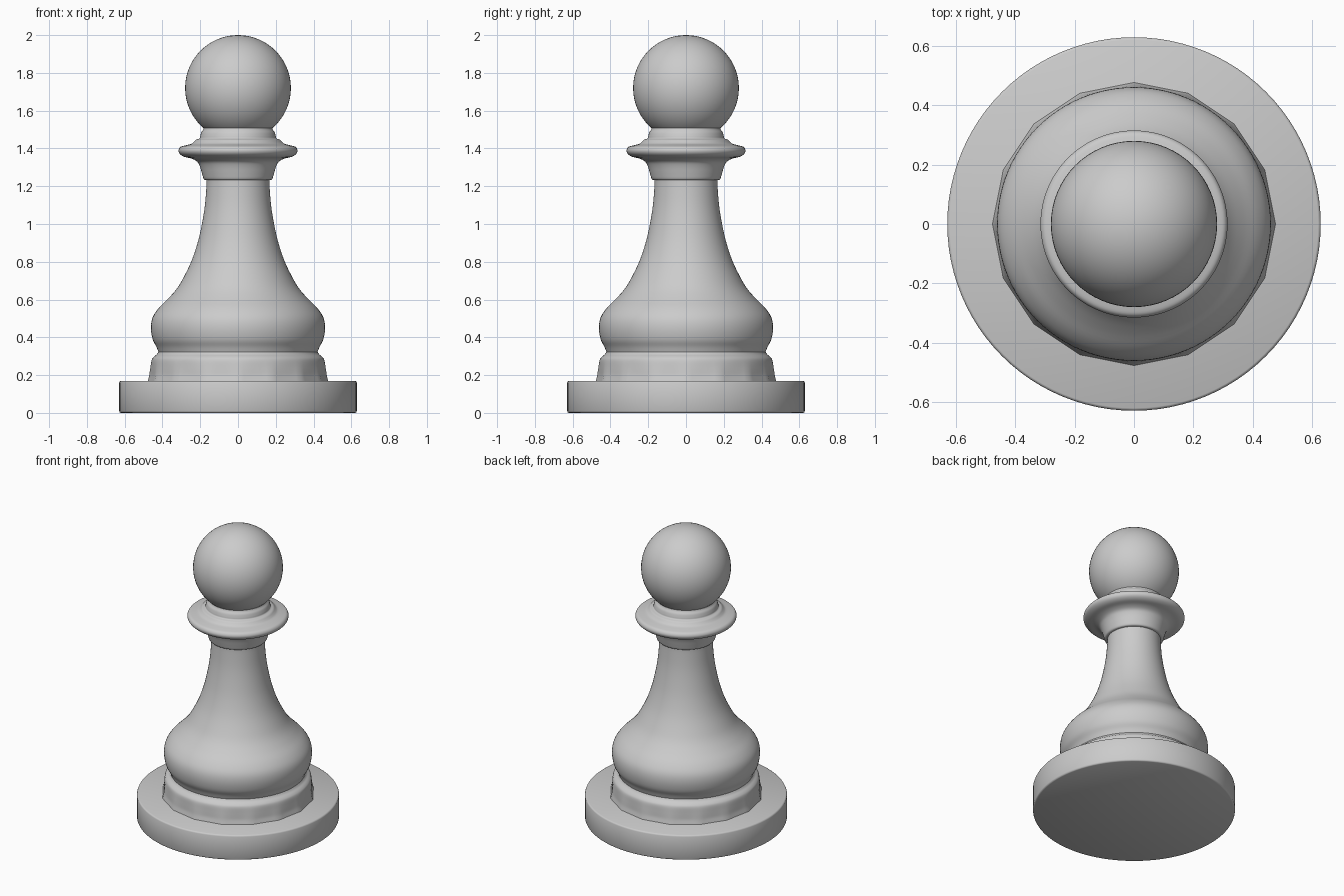
import bpy, bmesh, math
from mathutils import Vector

cube = bpy.data.objects.get("Cube")
if cube:
    bpy.data.objects.remove(cube)

SEGMENTS = 96

grey = bpy.data.materials.new("light_grey")
grey.use_nodes = True
colour = (0.6, 0.6, 0.6, 1)
grey.diffuse_color = colour
grey.node_tree.nodes["Principled BSDF"].inputs["Base Color"].default_value = colour


def smooth_profile(points, steps=4):
    """Catmull-Rom curve through (radius, height) points."""
    p = [Vector(q) for q in points]
    p = [2 * p[0] - p[1]] + p + [2 * p[-1] - p[-2]]
    out = []
    for a, b, c, d in zip(p, p[1:], p[2:], p[3:]):
        for i in range(steps):
            t = i / steps
            out.append(0.5 * (2 * b + (c - a) * t + (2 * a - 5 * b + 4 * c - d) * t**2
                              + (3 * b - a - 3 * c + d) * t**3))
    return out + [p[-2]]


def lathe(name, profile, facet=None, sharp=35):
    """Turn a profile about z; facet(height) gives 0 for round, 1 for sixteen-sided."""
    bm = bmesh.new()
    rings = []
    wedge = math.tau / 16
    for r, z in profile:
        ring = []
        for i in range(SEGMENTS):
            a = math.tau * i / SEGMENTS
            flat = math.cos(wedge / 2) / math.cos(a % wedge - wedge / 2)
            k = facet(z) if facet else 0
            rr = r * (1 - k + k * flat)
            ring.append(bm.verts.new((rr * math.cos(a), rr * math.sin(a), z)))
        rings.append(ring)
    for low, high in zip(rings, rings[1:]):
        for i in range(SEGMENTS):
            j = (i + 1) % SEGMENTS
            bm.faces.new((low[i], low[j], high[j], high[i]))
    bm.faces.new(rings[0][::-1])
    bm.faces.new(rings[-1])
    mesh = bpy.data.meshes.new(name)
    bm.to_mesh(mesh)
    bm.free()
    return finish(name, bpy.data.objects.new(name, mesh), sharp)


def finish(name, obj, sharp=35):
    if not obj.users_collection:
        bpy.context.collection.objects.link(obj)
    obj.name = name
    obj.data.materials.append(grey)
    bpy.ops.object.select_all(action="DESELECT")
    obj.select_set(True)
    bpy.context.view_layer.objects.active = obj
    bpy.ops.object.shade_smooth_by_angle(angle=math.radians(sharp))
    return obj


# Round foot with softened rims
lathe("base_disc", [(0.62, 0), (0.626, 0.003), (0.629, 0.01),
                    (0.629, 0.16), (0.626, 0.167), (0.62, 0.17)], sharp=50)

# Plinth: sixteen-sided at the bottom, round at the top
lathe("plinth", smooth_profile([(0.477, 0.169), (0.47, 0.2), (0.464, 0.24), (0.457, 0.28),
                                (0.446, 0.297), (0.43, 0.31), (0.42, 0.325)]),
      facet=lambda z: max(0, min(1, (0.29 - z) / 0.09)))

# Bulging body and tapering stem
lathe("body_stem", smooth_profile([(0.42, 0.318), (0.432, 0.35), (0.452, 0.39), (0.461, 0.45),
                                   (0.452, 0.505), (0.42, 0.555), (0.37, 0.605), (0.326, 0.655),
                                   (0.292, 0.71), (0.248, 0.8), (0.214, 0.9), (0.191, 1.0),
                                   (0.175, 1.1), (0.167, 1.2), (0.166, 1.245)]))

# Flared collar with its stepped rings
lathe("collar", smooth_profile([(0.168, 1.232), (0.181, 1.238), (0.19, 1.265), (0.202, 1.305),
                                (0.216, 1.33), (0.245, 1.346), (0.285, 1.356), (0.308, 1.371),
                                (0.315, 1.39), (0.305, 1.408), (0.28, 1.416), (0.248, 1.424),
                                (0.234, 1.434), (0.222, 1.446), (0.204, 1.453), (0.2, 1.466),
                                (0.194, 1.485), (0.183, 1.503), (0.182, 1.53)]), sharp=60)

# Ball head
bpy.ops.mesh.primitive_uv_sphere_add(segments=64, ring_count=32, radius=0.28, location=(0, 0, 1.72))
finish("ball_head", bpy.context.object)
